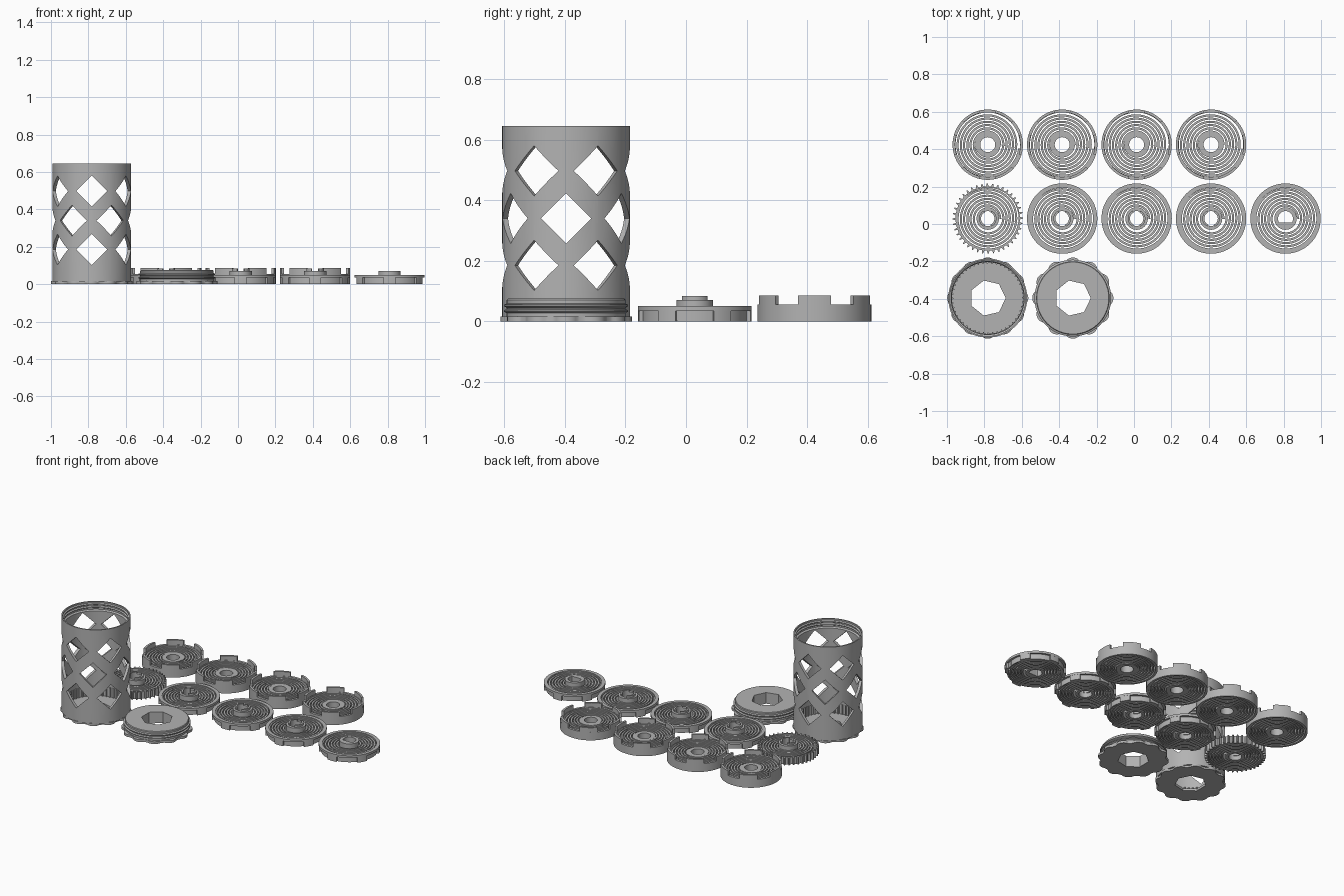
import bpy, bmesh, math
from math import sin, cos, pi, radians, sqrt

if "Cube" in bpy.data.objects:
    bpy.data.objects.remove(bpy.data.objects["Cube"])

grey = bpy.data.materials.new("mid_grey")
grey.diffuse_color = (0.45, 0.45, 0.45, 1)
grey.use_nodes = True
grey.node_tree.nodes["Principled BSDF"].inputs["Base Color"].default_value = grey.diffuse_color

R = 0.188                                   # outer radius of discs and cups
COLS = [-0.782 + 0.398 * i for i in range(5)]
CUP_Y, DISC_Y, TUBE_Y = 0.424, 0.029, -0.396


def finish(name, bm, at):
    bmesh.ops.recalc_face_normals(bm, faces=bm.faces)
    me = bpy.data.meshes.new(name)
    bm.to_mesh(me)
    bm.free()
    me.materials.append(grey)
    ob = bpy.data.objects.new(name, me)
    ob.location = (at[0], at[1], 0)
    bpy.context.collection.objects.link(ob)
    return ob


def sweep(bm, loop, n=64, a0=0.0, a1=360.0):
    """Turn a closed (radius, z) loop about z; a radius may depend on angle."""
    full = abs(a1 - a0) >= 360
    rows = []
    for i in range(n if full else n + 1):
        a = radians(a0 + (a1 - a0) * i / n)
        row = []
        for r, z in loop:
            r = r(a) if callable(r) else r
            row.append(bm.verts.new((r * cos(a), r * sin(a), z)))
        rows.append(row)
    m = len(loop)
    for i in range(n):
        p, q = rows[i], rows[(i + 1) % len(rows)]
        for j in range(m):
            k = (j + 1) % m
            bm.faces.new((p[j], q[j], q[k], p[k]))
    if not full:
        bm.faces.new(rows[0])
        bm.faces.new(rows[-1])


def band(r0, r1, z0, z1):
    return [(r0, z0), (r1, z0), (r1, z1), (r0, z1)]


def spiral(bm, z1, r0=0.066, r1=0.170, turns=6, w=0.0055):
    """Flat coil of thin strip between hub and wall."""
    def mid(a):
        return r0 + (r1 - r0) * a / (2 * pi * turns)
    sweep(bm, band(lambda a: mid(a) - w, lambda a: mid(a) + w, 0.004, z1),
          turns * 48, 0, 360 * turns)


# radius rules for non-round outlines
def lobed(a):
    p = (a + pi / 12) % (pi / 6) - pi / 12
    d, rho = 0.170, 0.047
    s = rho ** 2 - (d * sin(p)) ** 2
    return max(0.2, d * cos(p) + sqrt(s)) if s > 0 else 0.2


def heptagon(a):
    step = 2 * pi / 7
    return 0.096 * cos(step / 2) / cos(a % step - step / 2)


def teeth(low, high, count):
    def rule(a):
        return high if round(a * count * 6 / (2 * pi)) % 6 < 2 else low
    return rule


def d_hole(a):
    return min(0.04, 0.022 / -sin(a)) if sin(a) < 0 else 0.04


# spring cups with a notched rim
for i in range(4):
    bm = bmesh.new()
    sweep(bm, band(0.172, R, 0, 0.055))
    for k in range(6):
        sweep(bm, band(0.174, R, 0.055, 0.085), 8, 60 * k - 17, 60 * k + 17)
    sweep(bm, band(0.04, 0.068, 0, 0.05), 40)
    spiral(bm, 0.05)
    finish(f"spring_cup_{i + 1}", bm, (COLS[i], CUP_Y))

# spring discs: first is toothed, the rest have a flange over tabs
for i in range(5):
    bm = bmesh.new()
    if i == 0:
        sweep(bm, band(0.165, teeth(0.172, R, 40), 0, 0.05), 240)
    else:
        sweep(bm, [(0.165, 0), (0.174, 0), (0.174, 0.035), (R, 0.035),
                   (R, 0.05), (0.165, 0.05)])
        for k in range(6):
            sweep(bm, band(0.17, R - 0.001, 0, 0.036), 6, 60 * k + 20, 60 * k + 40)
    spiral(bm, 0.045)
    last = i == 4
    sweep(bm, band(d_hole if last else 0.04, 0.06, 0, 0.07), 48)
    if not last:                            # coupling posts on the hub
        for k in range(2):
            sweep(bm, band(0.036, 0.047, 0.03, 0.083), 16, 180 * k - 65, 180 * k + 65)
    finish("toothed_spring_disc" if i == 0 else f"spring_disc_{i}", bm, (COLS[i], DISC_Y))

# lobed foot, shared by the tube and the cap
tube_at, cap_at = (COLS[0], TUBE_Y), (-0.327, TUBE_Y)
for name, at in (("tube_foot", tube_at), ("cap_foot", cap_at)):
    bm = bmesh.new()
    sweep(bm, band(heptagon, lobed, 0, 0.016), 168)
    finish(name, bm, at)

# threaded plug of the cap
bm = bmesh.new()
plug = [(heptagon, 0.016), (0.196, 0.016)]
for z in (0.034, 0.052):
    plug += [(0.196, z - 0.007), (0.205, z - 0.002), (0.205, z + 0.003), (0.196, z + 0.007)]
plug += [(0.196, 0.071), (0.192, 0.075), (heptagon, 0.075)]
sweep(bm, plug, 168)
finish("cap_plug", bm, cap_at)

# ring of inner teeth at the tube bottom
bm = bmesh.new()
sweep(bm, band(teeth(0.191, 0.184, 48), 0.196, 0.014, 0.08), 288)
# swap of high and low leaves wide valleys between narrow teeth
finish("tube_inner_teeth", bm, tube_at)

# tube wall with a grooved mouth
bm = bmesh.new()
wall = [(0.192, 0.012), (0.211, 0.012), (0.211, 0.645), (0.203, 0.645)]
for z in (0.628, 0.608):
    wall += [(0.203, z + 0.007), (0.195, z + 0.002), (0.195, z - 0.002), (0.203, z - 0.007)]
wall += [(0.203, 0.592), (0.192, 0.586)]
sweep(bm, wall, 96)
tube = finish("lattice_tube", bm, tube_at)

# diamond windows, alternate rows shifted by half a step
bm = bmesh.new()
H = 0.083
for z, shift in ((0.185, 30), (0.34, 0), (0.497, 30)):
    for k in range(6):
        a = radians(60 * k + shift)
        ends = []
        for r in (0.168, 0.26):
            ends.append([bm.verts.new((r * cos(a) - t * sin(a), r * sin(a) + t * cos(a), z + h))
                         for t, h in ((H, 0), (0, H), (-H, 0), (0, -H))])
        p, q = ends
        bm.faces.new(p)
        bm.faces.new(q)
        for j in range(4):
            bm.faces.new((p[j], p[(j + 1) % 4], q[(j + 1) % 4], q[j]))
cutter = finish("window_cutter", bm, tube_at)
cutter.hide_render = True

mod = tube.modifiers.new("windows", 'BOOLEAN')
mod.operation = 'DIFFERENCE'
mod.solver = 'EXACT'
mod.object = cutter
bpy.context.view_layer.objects.active = tube
bpy.ops.object.modifier_apply(modifier=mod.name)
bpy.data.objects.remove(cutter)

# smooth round walls, sharp edges
for ob in bpy.context.scene.objects:
    ob.select_set(True)
bpy.context.view_layer.objects.active = tube
bpy.ops.object.shade_smooth_by_angle(angle=radians(30))
